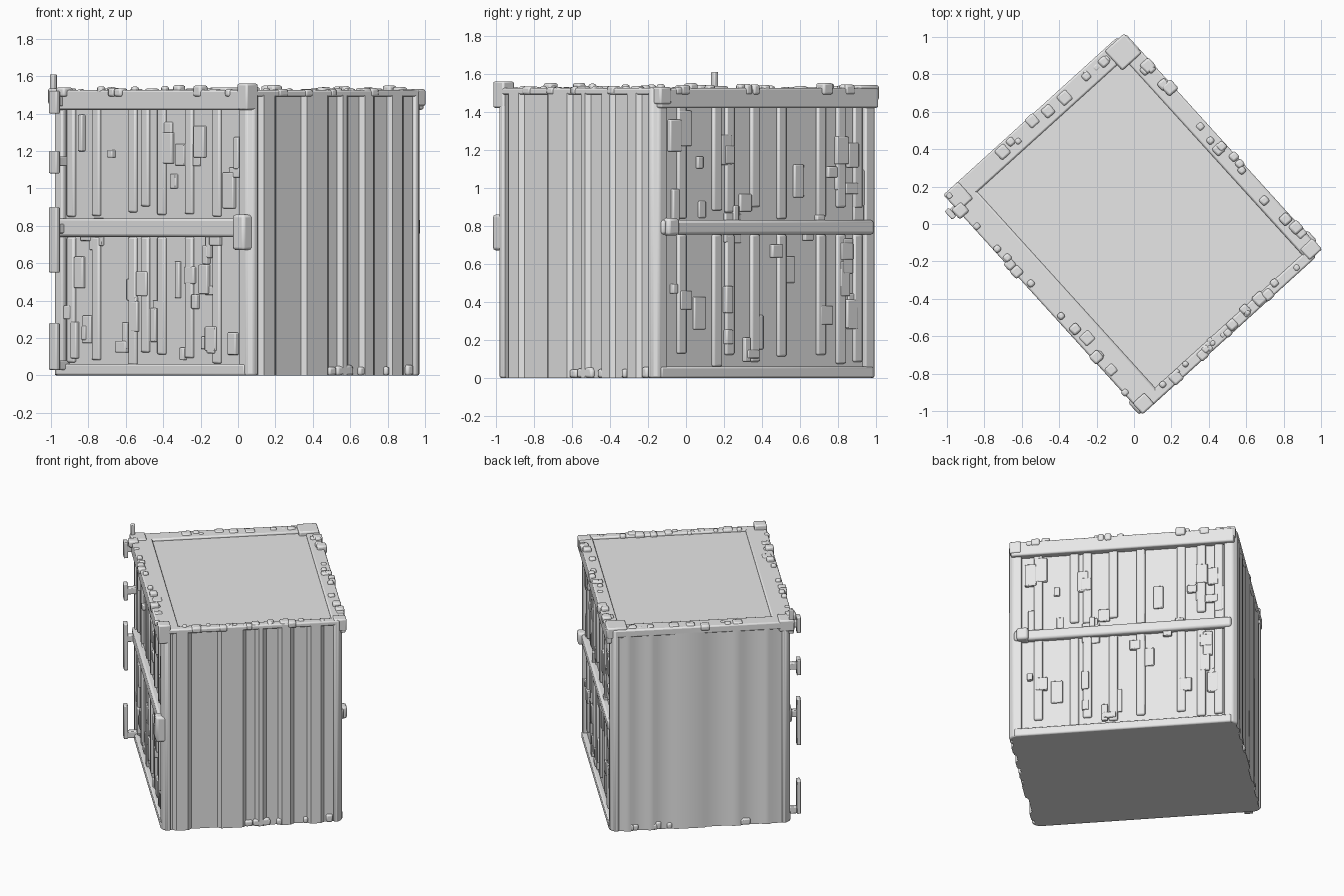
import bpy, bmesh, math, random
from mathutils import Matrix, Vector

random.seed(4)
cube = bpy.data.objects.get("Cube")
if cube:
    bpy.data.objects.remove(cube, do_unlink=True)

mat = bpy.data.materials.new("plain_grey")
mat.use_nodes = True
grey = (0.8, 0.8, 0.8, 1)
mat.diffuse_color = grey
mat.node_tree.nodes["Principled BSDF"].inputs["Base Color"].default_value = grey

TURN = Matrix.Rotation(math.radians(42.2), 4, 'Z')
U, FRONT, BACK, TOP = 0.625, -0.785, 0.8, 1.525   # half width, ends, height
PANEL = 0.598                                     # recessed long walls
parts = []


def add_prism(bm, pts, z0, z1):
    low = [bm.verts.new((x, y, z0)) for x, y in pts]
    face = bm.faces.new(low)
    top = bmesh.ops.extrude_face_region(bm, geom=[face])["geom"]
    verts = [g for g in top if isinstance(g, bmesh.types.BMVert)]
    bmesh.ops.translate(bm, verts=verts, vec=Vector((0, 0, z1 - z0)))


def rect(a, b, c, d):
    return [(a, c), (b, c), (b, d), (a, d)]


def solids(name, items, bevel=0.01):
    """One object from several (outline, z0, z1) solids."""
    bm = bmesh.new()
    for pts, z0, z1 in items:
        add_prism(bm, pts, z0, z1)
    bmesh.ops.recalc_face_normals(bm, faces=bm.faces)
    bm.transform(TURN)
    mesh = bpy.data.meshes.new(name)
    bm.to_mesh(mesh)
    bm.free()
    mesh.materials.append(mat)
    obj = bpy.data.objects.new(name, mesh)
    bpy.context.collection.objects.link(obj)
    if bevel:
        mod = obj.modifiers.new("soft_edges", 'BEVEL')
        mod.width, mod.segments = bevel, 2
        mod.limit_method = 'ANGLE'
    parts.append(obj)


# Main box with a nearly flush roof
solids("container_body", [(rect(-PANEL, PANEL, FRONT + 0.025, BACK - 0.02), 0, 1.51)], 0)

# Chamfered corner posts
for su, side in ((-1, "right"), (1, "left")):
    for end, name in ((FRONT, "front"), (BACK, "back")):
        sv = math.copysign(1, end)
        pts = [(su * x, end - sv * y) for x, y in
               ((U - 0.06, 0.09), (U, 0.09), (U, 0.03), (U - 0.03, 0), (U - 0.06, 0))]
        solids(f"{side}_{name}_post", [(pts, 0, TOP)])

# Low roof rim, broad on the long sides
solids("roof_rim", [
    (rect(-U - 0.025, -U + 0.12, FRONT + 0.02, BACK - 0.02), 1.42, TOP),
    (rect(U - 0.07, U + 0.025, FRONT + 0.02, BACK - 0.02), 1.42, TOP),
    (rect(-U + 0.03, U - 0.03, BACK - 0.11, BACK), 1.47, TOP),
    (rect(-U + 0.03, U - 0.03, FRONT, FRONT + 0.06), 1.49, TOP)])

# Corner castings on the roof
solids("corner_castings", [
    (rect(-U - 0.025, -U + 0.06, FRONT, FRONT + 0.08), 1.42, 1.56),
    (rect(U - 0.06, U + 0.03, FRONT + 0.01, FRONT + 0.09), 1.44, 1.53),
    (rect(U - 0.12, U + 0.02, BACK - 0.15, BACK - 0.01), 1.46, 1.54),
    (rect(-U - 0.025, -U + 0.08, BACK - 0.12, BACK), 1.45, 1.535)])


def ribbed_end(name, end, ribs, depth):
    """Corrugated end wall as one extruded trapezoid profile."""
    sv = math.copysign(1, end)
    outer, inner, core = end, end - sv * depth, end - sv * 0.08
    pts = [(-U + 0.04, core), (-U + 0.04, inner)]
    for a, b in ribs:
        pts += [(a, inner), (a + 0.025, outer), (b - 0.025, outer), (b, inner)]
    pts += [(U - 0.04, inner), (U - 0.04, core)]
    solids(name, [(pts, 0, 1.51)], 0)


ribbed_end("front_end_ribs", FRONT,
           [(-0.55, -0.42), (-0.24, -0.04), (0.02, 0.1), (0.18, 0.29), (0.38, 0.5)], 0.02)
ribbed_end("back_end_ribs", BACK,
           [(-0.5, -0.42), (-0.3, -0.2), (-0.05, 0.2), (0.3, 0.38), (0.46, 0.54)], 0.012)

# Long sides: bottom sill, middle rail and vertical battens
sides = (("right", -1, (0.66, 0.46, 0.17, 0.07, -0.06, -0.28, -0.5), 0.74, 0.84),
         ("left", 1, (-0.58, -0.33, -0.24, -0.06, 0.13, 0.41, 0.55, 0.67), 0.755, 0.83))
for side, s, battens, rail_low, rail_high in sides:
    def strip(v0, v1, reach):
        return rect(s * 0.57, s * reach, v0, v1)
    solids(f"{side}_sill", [(strip(FRONT + 0.04, BACK - 0.04, U + 0.005), 0, 0.06)])
    solids(f"{side}_middle_rail",
           [(strip(FRONT + 0.04, BACK - 0.04, U + 0.015), rail_low, rail_high)], 0.015)
    solids(f"{side}_battens", [
        (strip(v - 0.03, v + 0.03, 0.616), z0 + random.uniform(0, 0.08), z1)
        for v in battens for z0, z1 in ((0.05, rail_low), (rail_high, 1.44))])
    # Short worn panels between the battens
    patches = []
    for i in range(40):
        v, z = random.uniform(-0.7, 0.66), random.uniform(0.07, 1.25)
        w, h = random.uniform(0.03, 0.09), random.uniform(0.04, 0.2)
        patches.append((strip(v, v + w, random.uniform(0.606, 0.626)), z, z + h))
    solids(f"{side}_worn_patches", patches, 0.006)

# Lock brackets at the ends of the middle rails
solids("lock_brackets", [
    (rect(-U - 0.04, -U + 0.05, FRONT + 0.01, FRONT + 0.1), 0.67, 0.86),
    (rect(U - 0.05, U + 0.04, FRONT + 0.06, FRONT + 0.14), 0.75, 0.84)], 0.015)

# Stand-off hooks near the back of the right side: plate plus a stem
hooks = []
for z0, z1, stem in ((0.03, 0.28, 0.03), (0.55, 0.9, 0.76), (1.08, 1.2, 1.12), (1.4, 1.52, 1.44)):
    hooks.append((rect(-U - 0.08, -U - 0.05, 0.67, 0.73), z0, z1))
    hooks.append((rect(-U - 0.07, -U + 0.03, 0.68, 0.72), stem, stem + 0.05))
solids("standoff_hooks", hooks, 0.006)
solids("roof_spike", [(rect(-U - 0.02, -U + 0.01, BACK - 0.04, BACK - 0.01), 1.5, 1.61)], 0.006)

# Rough lumps along the roof and floor edges
lumps = []
for i in range(64):
    s = random.choice((-1, 1))
    w, h = random.uniform(0.015, 0.035), random.uniform(0.004, 0.028)
    if i % 2:
        x, y = s * (U + random.uniform(-0.03, 0.015)), random.uniform(-0.68, 0.68)
    else:
        edge = random.choice((FRONT, BACK))
        x, y = random.uniform(-0.54, 0.54), edge * random.uniform(0.93, 0.98)
        h *= 0.4
    lumps.append((rect(x - w, x + w, y - w, y + w), 1.49, TOP + h))
    if i % 3 == 0:
        x = random.uniform(-0.54, 0.54)
        edge = random.choice((FRONT, BACK))
        lumps.append((rect(x - w, x + w, edge * 0.94, edge), 0, 0.04 + h))
solids("edge_lumps", lumps, 0.012)

# Shading with kept edges
bpy.ops.object.select_all(action='DESELECT')
for obj in parts:
    obj.select_set(True)
bpy.context.view_layer.objects.active = parts[0]
bpy.ops.object.shade_smooth_by_angle(angle=math.radians(30))
